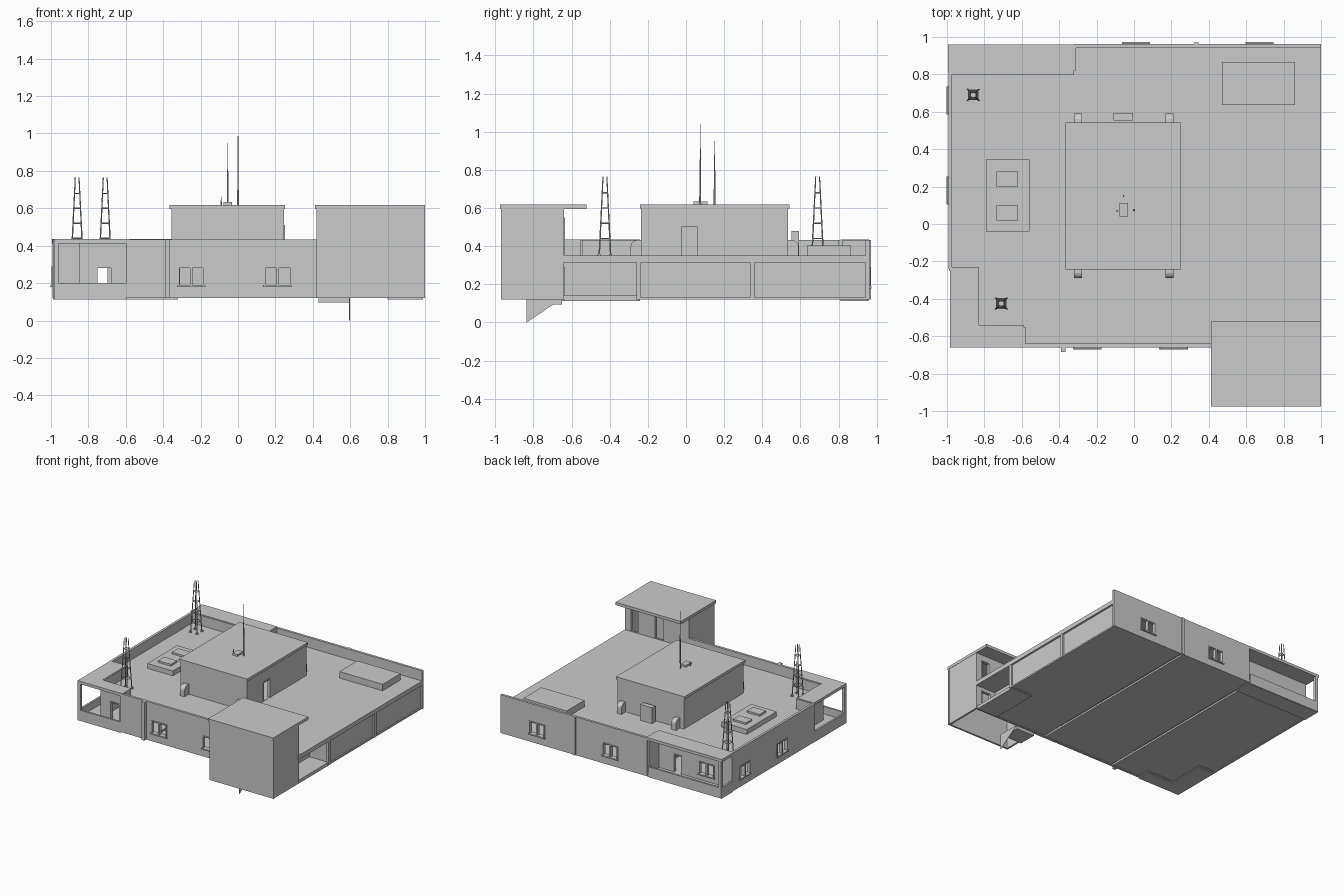
import bpy, bmesh, math
from mathutils import Vector, Matrix

cube = bpy.data.objects.get("Cube")
if cube:
    bpy.data.objects.remove(cube)

grey = bpy.data.materials.new("plain_grey")
grey.use_nodes = True
grey.diffuse_color = (0.6, 0.6, 0.6, 1)
grey.node_tree.nodes["Principled BSDF"].inputs["Base Color"].default_value = (0.6, 0.6, 0.6, 1)


def finish(name, bm):
    mesh = bpy.data.meshes.new(name)
    bm.to_mesh(mesh)
    bm.free()
    mesh.materials.append(grey)
    obj = bpy.data.objects.new(name, mesh)
    bpy.context.collection.objects.link(obj)
    return obj


def add_box(bm, x0, x1, y0, y1, z0, z1):
    mat = Matrix.Translation(((x0 + x1) / 2, (y0 + y1) / 2, (z0 + z1) / 2))
    mat = mat @ Matrix.Diagonal((x1 - x0, y1 - y0, z1 - z0, 1))
    bmesh.ops.create_cube(bm, size=1, matrix=mat)


def boxes(name, *dims):
    bm = bmesh.new()
    for d in dims:
        add_box(bm, *d)
    return finish(name, bm)


def add_rod(bm, a, b, r0, r1, sides=6):
    a, b = Vector(a), Vector(b)
    rot = (b - a).to_track_quat('Z', 'Y').to_matrix().to_4x4()
    bmesh.ops.create_cone(bm, cap_ends=True, segments=sides, radius1=r0, radius2=r1,
                          depth=(b - a).length, matrix=Matrix.Translation((a + b) / 2) @ rot)


def wall(name, axis, lo, hi, a, b, z0, z1, windows=(), doors=()):
    """Upright wall, lo..hi thick, running a..b along axis, with framed openings."""
    bm = bmesh.new()

    def part(s, e, low, high, grow=0):
        across = (lo - grow, hi + grow)
        if axis == 'x':
            add_box(bm, s, e, *across, low, high)
        else:
            add_box(bm, *across, s, e, low, high)

    at = a
    for s, e, low, high in sorted(list(windows) + list(doors)):
        part(at, s, z0, z1)
        part(s, e, high, z1)
        if low > z0:
            part(s, e, z0, low)
        # frame bars, with a mullion and sill for windows
        f, g = 0.008, 0.005
        part(s, s + f, low, high, g)
        part(e - f, e, low, high, g)
        part(s, e, high - f, high, g)
        if (s, e, low, high) in windows:
            mid = (s + e) / 2
            part(mid - 0.006, mid + 0.006, low, high, g)
            part(s - 0.005, e + 0.005, low - 0.006, low + 0.004, 0.01)
        at = e
    part(at, b, z0, z1)
    return finish(name, bm)


BASE, TOP, DECK = 0.12, 0.432, 0.35
WIN = (0.185, 0.29)
DOOR = (0.14, 0.29)

# Floor slabs with narrow joints, and the porch and terrace floors
boxes("floor_slabs", (-0.84, -0.34, -0.55, 0.81, 0.125, 0.14),
      (-0.99, -0.84, -0.24, 0.81, 0.125, 0.14),
      (-0.58, -0.34, -0.65, -0.55, 0.125, 0.14),
      (-0.32, 0.32, -0.65, 0.95, 0.125, 0.14),
      (0.34, 0.985, -0.64, 0.95, 0.125, 0.14))
boxes("porch_floors", (-0.985, -0.84, -0.66, -0.24, 0.113, 0.14),
      (-0.84, -0.6, -0.66, -0.55, 0.113, 0.14),
      (-0.99, -0.32, 0.81, 0.955, 0.113, 0.14),
      (0.8, 0.99, -0.64, -0.24, 0.113, 0.14))

# Flat roof deck and raised porch roofs
boxes("roof_deck", (-0.84, 1, -0.55, 0.81, 0.315, DECK),
      (-0.58, 1, -0.65, -0.55, 0.315, DECK),
      (-0.985, -0.84, -0.24, 0.81, 0.315, DECK),
      (-0.32, 1, 0.81, 0.95, 0.315, DECK))
boxes("front_porch_roof", (-0.985, -0.84, -0.66, -0.24, 0.412, 0.435),
      (-0.84, -0.58, -0.66, -0.55, 0.412, 0.435))
boxes("back_porch_roof", (-0.995, -0.32, 0.81, 0.96, 0.412, 0.435))

# Outer walls rising into parapets
wall("front_wall", 'x', -0.66, -0.64, -0.6, 0.42, BASE, TOP,
     [(-0.32, -0.18, *WIN), (0.14, 0.285, *WIN)])
wall("back_wall", 'x', 0.942, 0.962, -0.32, 1, BASE, TOP,
     [(-0.06, 0.08, *WIN), (0.6, 0.74, *WIN)])
wall("right_wall", 'y', -0.992, -0.972, -0.24, 0.81, BASE, TOP,
     [(0.11, 0.25, *WIN), (0.59, 0.73, *WIN)])
wall("left_wall", 'y', 0.965, 0.985, -0.24, 0.945, BASE, DECK)

# Walls set back behind the porches and the open terrace
wall("front_porch_wall", 'x', -0.56, -0.54, -0.85, -0.59, BASE, TOP,
     [], [(-0.76, -0.67, *DOOR)])
wall("front_porch_side_wall", 'y', -0.85, -0.83, -0.54, -0.24, BASE, TOP)
wall("front_porch_end_wall", 'x', -0.25, -0.23, -0.99, -0.83, BASE, TOP)
wall("front_porch_return", 'y', -0.6, -0.58, -0.65, -0.55, BASE, TOP)
wall("back_porch_wall", 'x', 0.8, 0.82, -0.99, -0.32, BASE, TOP,
     [(-0.83, -0.69, *WIN)], [(-0.54, -0.46, *DOOR)])
wall("back_porch_return", 'y', -0.33, -0.31, 0.82, 0.95, BASE, TOP)
wall("terrace_wall", 'y', 0.8, 0.82, -0.64, -0.24, BASE, 0.32)
wall("terrace_end_wall", 'x', -0.25, -0.23, 0.8, 0.985, BASE, 0.32)

# Porch railings and corner pillars
boxes("front_porch_rail", (-0.985, -0.6, -0.66, -0.645, 0.115, 0.2),
      (-0.985, -0.97, -0.645, -0.25, 0.115, 0.2))
boxes("back_porch_rail", (-0.99, -0.33, 0.945, 0.96, 0.115, 0.2),
      (-0.99, -0.975, 0.82, 0.945, 0.115, 0.2))
boxes("porch_pillars", (-0.985, -0.96, -0.66, -0.635, 0.2, 0.412),
      (-0.99, -0.965, 0.935, 0.96, 0.2, 0.412))

# Columns, plinth and roof edge on the walls
boxes("wall_columns", (0.32, 0.345, 0.96, 0.97, BASE, TOP),
      (-0.39, -0.365, -0.685, -0.655, BASE, TOP),
      (0.98, 0.998, 0.335, 0.36, BASE, DECK),
      (0.98, 0.998, -0.26, -0.235, BASE, DECK))
boxes("left_wall_plinth", (0.98, 0.995, -0.24, 0.95, BASE, 0.132))

# Stair tower, open underneath, with an overhanging roof
wall("tower_front", 'x', -0.97, -0.955, 0.42, 1, BASE, 0.6)
wall("tower_left", 'y', 0.983, 0.998, -0.96, -0.645, BASE, 0.6)
wall("tower_right", 'y', 0.42, 0.435, -0.96, -0.645, BASE, 0.6)
wall("tower_back_lower", 'x', -0.655, -0.64, 0.42, 0.998, BASE, DECK,
     [], [(0.86, 0.95, *DOOR)])
wall("tower_back_upper", 'x', -0.655, -0.64, 0.42, 0.998, DECK, 0.6,
     [], [(0.64, 0.73, 0.355, 0.55), (0.87, 0.95, 0.355, 0.55)])
boxes("tower_roof", (0.412, 1, -0.975, -0.522, 0.595, 0.618))
boxes("stair_landing", (0.43, 0.595, -0.8, -0.65, 0.095, 0.125))

# Thin triangular stair plate below the tower
bm = bmesh.new()
side = [bm.verts.new(p) for p in ((0.594, -0.835, 0), (0.594, -0.65, 0.125), (0.594, -0.835, 0.125))]
plate = bm.faces.new(side)
ext = bmesh.ops.extrude_face_region(bm, geom=[plate])
bmesh.ops.translate(bm, vec=(0.004, 0, 0),
                    verts=[v for v in ext["geom"] if isinstance(v, bmesh.types.BMVert)])
bmesh.ops.recalc_face_normals(bm, faces=bm.faces)
finish("stair_plate", bm)

# Rooftop room
wall("room_front", 'x', -0.235, -0.22, -0.355, 0.245, DECK, 0.6)
wall("room_back", 'x', 0.52, 0.535, -0.355, 0.245, DECK, 0.6)
wall("room_right", 'y', -0.355, -0.34, -0.22, 0.52, DECK, 0.6)
wall("room_left", 'y', 0.23, 0.245, -0.22, 0.52, DECK, 0.6, [], [(-0.03, 0.065, 0.352, 0.51)])
boxes("room_roof", (-0.365, 0.252, -0.242, 0.542, 0.597, 0.618))

# Roof pads, hatches and cabinet
boxes("right_roof_pad", (-0.79, -0.56, -0.04, 0.345, DECK, 0.39))
boxes("roof_hatches", *[(-0.735, -0.62, y, y + 0.08, 0.39, 0.405) for y in (0.02, 0.2)])
boxes("left_roof_pad", (0.47, 0.86, 0.635, 0.865, DECK, 0.403))
boxes("roof_cabinet", (-0.11, -0.005, 0.553, 0.593, DECK, 0.48))

# Hooded vents around the rooftop room
for y, out in ((-0.235, -1), (0.535, 1)):
    for x in (-0.3, 0.19):
        bm = bmesh.new()
        profile = [(0, DECK), (0, 0.432)]
        profile += [(0.02 + 0.035 * math.sin(t), 0.397 + 0.035 * math.cos(t))
                    for t in (0.2, 0.6, 1.0, 1.3, 1.57)]
        profile += [(0.055, DECK)]
        face = bm.faces.new([bm.verts.new((x - 0.021, y + out * d, z)) for d, z in profile])
        ext = bmesh.ops.extrude_face_region(bm, geom=[face])
        bmesh.ops.translate(bm, vec=(0.042, 0, 0),
                            verts=[v for v in ext["geom"] if isinstance(v, bmesh.types.BMVert)])
        bmesh.ops.recalc_face_normals(bm, faces=bm.faces)
        finish("roof_vent", bm)

# Lattice masts
CORNERS = ((-1, -1), (1, -1), (1, 1), (-1, 1))
for cx, cy in ((-0.71, -0.425), (-0.86, 0.69)):
    bm = bmesh.new()

    def at(i, z):
        half = 0.03 - 0.02 * (z - DECK) / 0.415
        sx, sy = CORNERS[i % 4]
        return (cx + sx * half, cy + sy * half, z)

    for i in range(4):
        add_rod(bm, at(i, DECK), at(i, 0.765), 0.004, 0.003)
        fx, fy, fz = at(i, DECK)
        add_box(bm, fx - 0.008, fx + 0.008, fy - 0.008, fy + 0.008, 0.34, 0.358)
        for z in (0.44, 0.52, 0.6, 0.68):
            add_rod(bm, at(i, z), at(i + 1, z), 0.003, 0.003)
    finish("lattice_mast", bm)

# Aerials on the rooftop room
boxes("aerial_base", (-0.078, -0.032, 0.04, 0.112, 0.615, 0.633))
bm = bmesh.new()
for x, y, top in ((0, 0.075, 1.04), (-0.055, 0.15, 0.95), (-0.09, 0.07, 0.66)):
    add_rod(bm, (x, y, 0.61), (x, y, 0.61 + (top - 0.61) * 0.55), 0.005, 0.004)
    add_rod(bm, (x, y, 0.61 + (top - 0.61) * 0.55), (x, y, top), 0.003, 0.001)
finish("aerials", bm)
